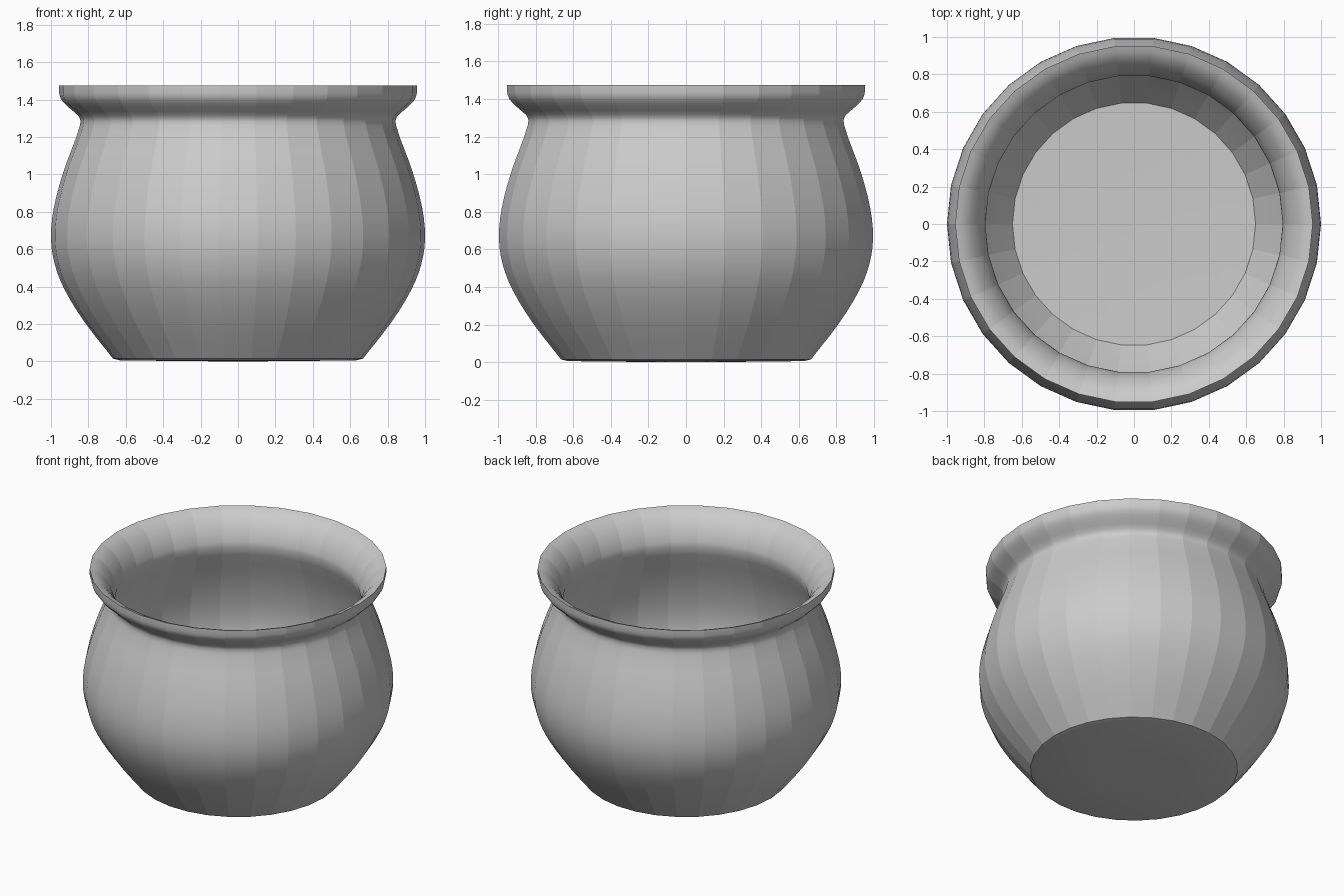
import bpy, bmesh, math
from mathutils import Vector

if "Cube" in bpy.data.objects:
    bpy.data.objects.remove(bpy.data.objects["Cube"])

SIDES = 30


def curve(points, steps=3):
    """Smooth curve through the given (radius, z) points."""
    p = [Vector(q) for q in points]
    p = [2 * p[0] - p[1]] + p + [2 * p[-1] - p[-2]]
    out = []
    for a, b, c, d in zip(p, p[1:], p[2:], p[3:]):
        for i in range(steps):
            t = i / steps
            out.append(0.5 * (2 * b + (c - a) * t + (2 * a - 5 * b + 4 * c - d) * t * t
                              + (3 * b - a - 3 * c + d) * t ** 3))
    return out + [p[-2]]


# Profile: underside, outer belly, neck and lip, flared mouth, inner wall, floor
underside = [(0.27, 0.002), (0.63, 0.006)]
belly = curve([(0.668, 0.015), (0.82, 0.21), (0.925, 0.38), (0.98, 0.52), (1.0, 0.66),
               (0.985, 0.82), (0.935, 1.01), (0.872, 1.18), (0.846, 1.26)])
lip = curve([(0.842, 1.285), (0.855, 1.315), (0.905, 1.358), (0.945, 1.40), (0.956, 1.435)], 2)
mouth = curve([(0.956, 1.475), (0.90, 1.45), (0.845, 1.39), (0.81, 1.32), (0.795, 1.255)], 2)
inside = curve([(0.815, 1.19), (0.885, 1.01), (0.935, 0.82), (0.95, 0.66), (0.93, 0.52),
                (0.875, 0.38), (0.77, 0.22), (0.65, 0.06)], 2)
floor = [(0.35, 0.052)]
profile = underside + belly + lip + mouth + inside + floor

# Revolve the profile into rings
bm = bmesh.new()
rings = []
for r, z in profile:
    rings.append([bm.verts.new((r * math.cos(a), r * math.sin(a), z))
                  for a in (2 * math.pi * i / SIDES for i in range(SIDES))])
for lo, hi in zip(rings, rings[1:]):
    for i in range(SIDES):
        j = (i + 1) % SIDES
        bm.faces.new((lo[i], lo[j], hi[j], hi[i]))

# Close underside and floor with fans
for ring, z in ((rings[0], 0.0), (rings[-1], 0.05)):
    centre = bm.verts.new((0, 0, z))
    for i in range(SIDES):
        bm.faces.new((centre, ring[i], ring[(i + 1) % SIDES]))
bmesh.ops.recalc_face_normals(bm, faces=bm.faces)

# Smooth up the wall, but keep the upright facets and creases crisp
for f in bm.faces:
    f.smooth = True
for e in bm.edges:
    a, b = e.verts
    upright = abs(a.co.z - b.co.z) > 0.005
    e.smooth = not (upright or e.calc_face_angle() > math.radians(35))

mesh = bpy.data.meshes.new("pot")
bm.to_mesh(mesh)
bm.free()
pot = bpy.data.objects.new("pot", mesh)
bpy.context.collection.objects.link(pot)
